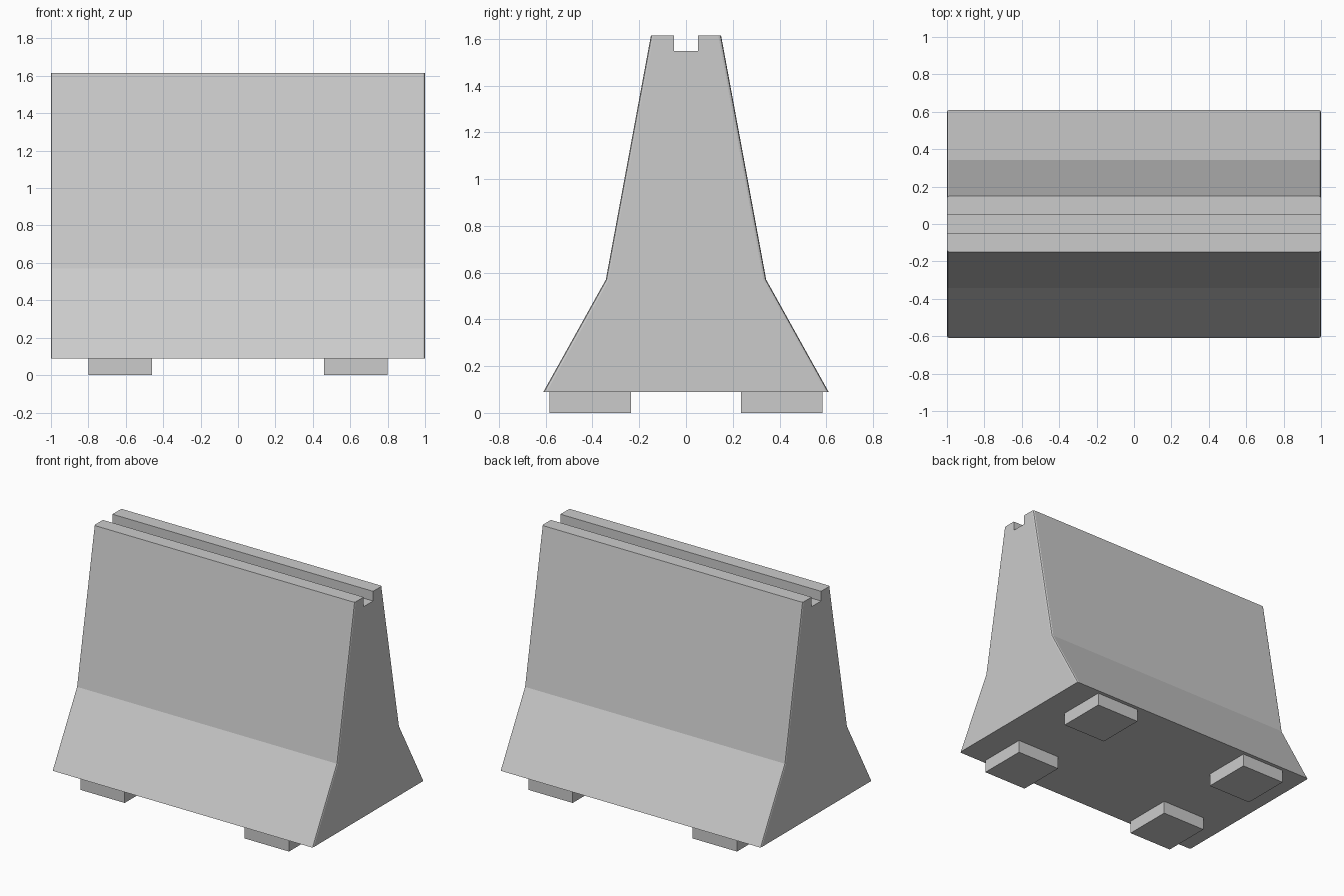
import bpy, bmesh

if "Cube" in bpy.data.objects:
    bpy.data.objects.remove(bpy.data.objects["Cube"])

# Half cross-section of the barrier (y, z), from bottom edge up to the groove floor
HALF = [(0.61, 0.09), (0.343, 0.57), (0.15, 1.615), (0.052, 1.615), (0.052, 1.548)]
PROFILE = HALF + [(-y, z) for y, z in reversed(HALF)]


def make_object(name, bm):
    bmesh.ops.recalc_face_normals(bm, faces=bm.faces[:])
    mesh = bpy.data.meshes.new(name)
    bm.to_mesh(mesh)
    bm.free()
    obj = bpy.data.objects.new(name, mesh)
    bpy.context.collection.objects.link(obj)
    return obj


# Barrier body: extruded profile with slightly rounded sloping end edges
bm = bmesh.new()
face = bm.faces.new([bm.verts.new((-1, y, z)) for y, z in PROFILE])
ext = bmesh.ops.extrude_face_region(bm, geom=[face])
bmesh.ops.translate(bm, vec=(2, 0, 0),
                    verts=[g for g in ext["geom"] if isinstance(g, bmesh.types.BMVert)])


def is_slope_end(edge):
    a, b = (v.co for v in edge.verts)
    return (abs(a.x - b.x) < 0.01 and abs(a.z - b.z) > 0.2
            and min(abs(a.y), abs(b.y)) > 0.1)


bmesh.ops.bevel(bm, geom=[e for e in bm.edges if is_slope_end(e)], offset=0.012,
                offset_type='OFFSET', segments=2, profile=0.5, affect='EDGES')
make_object("barrier_body", bm)


# Four block feet, mirrored to each corner
def add_foot(name, sx, sy):
    bm = bmesh.new()
    bmesh.ops.create_cube(bm, size=1)
    bmesh.ops.scale(bm, vec=(0.34, 0.348, 0.09), verts=bm.verts)
    bmesh.ops.translate(bm, vec=(sx * 0.63, sy * 0.41, 0.045), verts=bm.verts)
    make_object(name, bm)


for sx, side in ((-1, "left"), (1, "right")):
    for sy, end in ((-1, "front"), (1, "back")):
        add_foot(f"foot_{end}_{side}", sx, sy)
